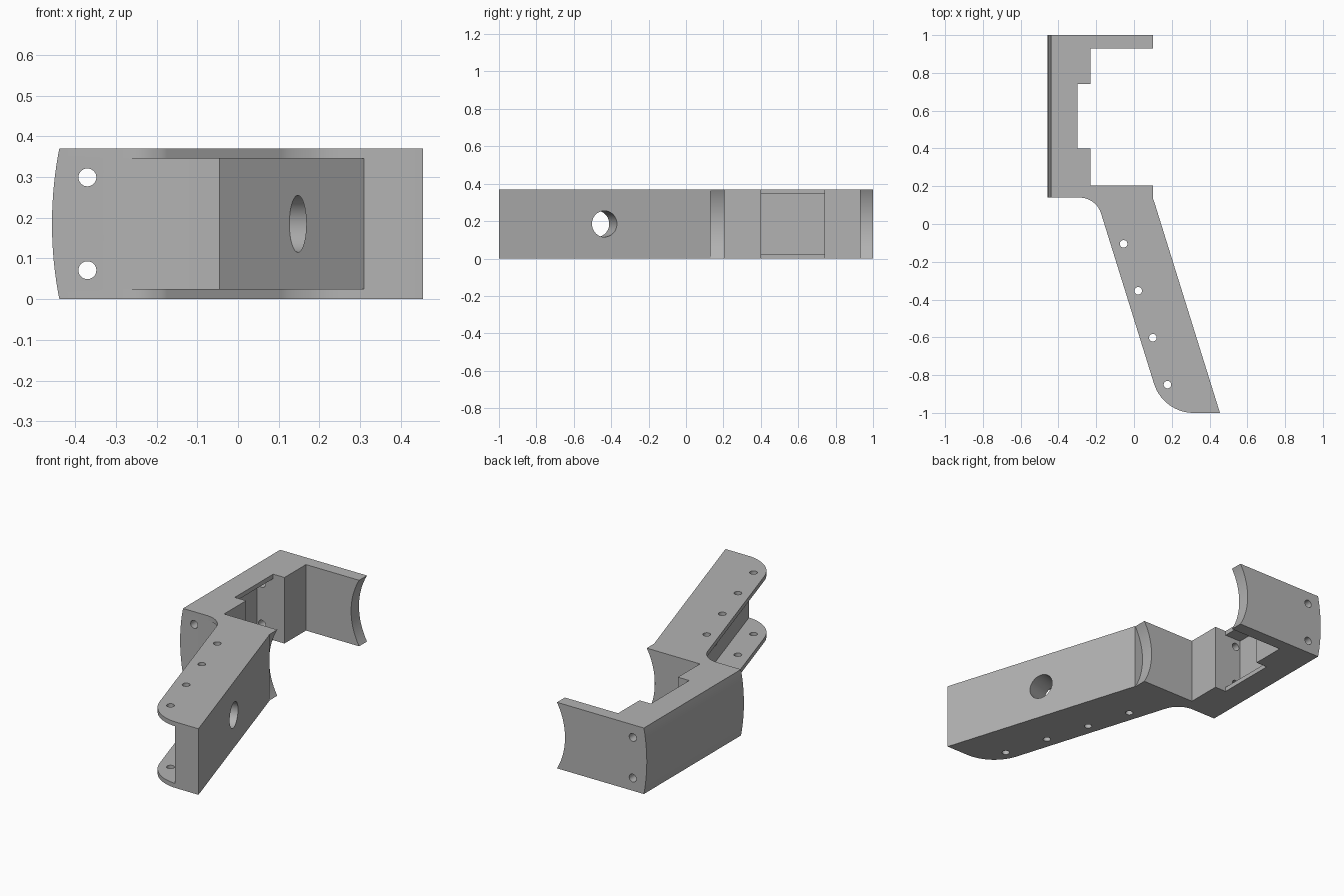
import bpy
import bmesh
import math
from mathutils import Vector, Matrix

if "Cube" in bpy.data.objects:
    bpy.data.objects.remove(bpy.data.objects["Cube"])

H = 0.37           # overall thickness
LIP = 0.025        # flange thickness
SLOPE = 0.311      # lean of the handle, x per unit of -y
FRONT = 0.14       # front face of the body

grey = bpy.data.materials.new("light_grey")
grey.use_nodes = True
grey.diffuse_color = (0.45, 0.45, 0.45, 1)
grey.node_tree.nodes["Principled BSDF"].inputs["Base Color"].default_value = (0.45, 0.45, 0.45, 1)


def finish(name, bm):
    bmesh.ops.recalc_face_normals(bm, faces=bm.faces)
    mesh = bpy.data.meshes.new(name)
    bm.to_mesh(mesh)
    bm.free()
    mesh.materials.append(grey)
    ob = bpy.data.objects.new(name, mesh)
    bpy.context.collection.objects.link(ob)
    return ob


def prism(name, points, z0, z1):
    bm = bmesh.new()
    face = bm.faces.new([bm.verts.new((x, y, z0)) for x, y in points])
    ext = bmesh.ops.extrude_face_region(bm, geom=[face])
    bmesh.ops.translate(bm, vec=(0, 0, z1 - z0),
                        verts=[v for v in ext["geom"] if isinstance(v, bmesh.types.BMVert)])
    return finish(name, bm)


def rod(name, centre, axis, radius, length, sides=32):
    bm = bmesh.new()
    turn = Vector(axis).to_track_quat("Z", "Y").to_matrix().to_4x4()
    bmesh.ops.create_cone(bm, cap_ends=True, segments=sides, radius1=radius, radius2=radius,
                          depth=length, matrix=Matrix.Translation(centre) @ turn)
    return finish(name, bm)


def fillet(before, corner, after, radius, steps=14):
    """Points of an arc that rounds one corner of an outline."""
    c = Vector(corner)
    a, b = (Vector(before) - c).normalized(), (Vector(after) - c).normalized()
    half = a.angle(b) / 2
    centre = c + (a + b).normalized() * radius / math.sin(half)
    start = c + a * radius / math.tan(half) - centre
    sweep = (c + b * radius / math.tan(half) - centre).angle_signed(start)
    return [tuple(centre + Matrix.Rotation(sweep * i / steps, 2) @ start) for i in range(steps + 1)]


def boolean(target, tool, operation="DIFFERENCE"):
    mod = target.modifiers.new("cut", "BOOLEAN")
    mod.operation, mod.solver, mod.object = operation, "EXACT", tool
    bpy.context.view_layer.objects.active = target
    bpy.ops.object.modifier_apply(modifier=mod.name)
    bpy.data.objects.remove(tool)


# Outline of the body, arm and leaning handle
body_corner = (-0.47, FRONT)
inner_corner = (-0.157 - SLOPE * FRONT, FRONT)
heel = (-0.157 + SLOPE, -1)
toe = (0.455, -1)
outline = [body_corner]
outline += fillet(body_corner, inner_corner, heel, 0.12)
outline += fillet(inner_corner, heel, toe, 0.22)
outline += [toe, (0.1, FRONT), (0.1, 0.205), (-0.23, 0.205), (-0.23, 0.4), (-0.3, 0.4),
            (-0.3, 0.74), (-0.23, 0.74), (-0.23, 0.93), (0.1, 0.93), (0.1, 1), (-0.47, 1)]
frame = prism("bracket_frame", outline, 0, H)

# Gently convex outer side
boolean(frame, rod("outer_round", (0.503, 0, H / 2), (0, 1, 0), 0.96, 3, 256), "INTERSECT")

# Concave ends of the arm and the ledge
boolean(frame, rod("end_scoop", (0.417, 0.63, H / 2), (0, 1, 0), 0.367, 1.0, 128))

# Channel in the handle between its two flanges
wall_top = (-0.045, FRONT)
wall_low = (-0.045 + SLOPE * 1.3, FRONT - 1.3)
boolean(frame, prism("channel", [(-0.35, FRONT), (-0.35, -1.16), wall_low, wall_top], LIP, H - LIP))

# Pocket in the body
boolean(frame, prism("pocket", [(-0.4, 0.4), (-0.26, 0.4), (-0.26, 0.74), (-0.4, 0.74)], LIP, H - LIP))

# Long screw holes through the body
for z in (0.071, 0.299):
    boolean(frame, rod("body_hole", (-0.37, 0.5, z), (0, 1, 0), 0.022, 1.4))

# Small holes through the handle flanges
for i in range(4):
    boolean(frame, rod("flange_hole", (-0.055 + 0.0773 * i, -0.105 - 0.2485 * i, H / 2),
                       (0, 0, 1), 0.02, 0.6))

# Large hole square to the handle wall
boolean(frame, rod("handle_hole", (0.212, -0.457, H / 2), (1, SLOPE, 0), 0.07, 0.4, 48))

bpy.ops.object.select_all(action="DESELECT")
frame.select_set(True)
bpy.context.view_layer.objects.active = frame
bpy.ops.object.shade_smooth_by_angle(angle=math.radians(25))
